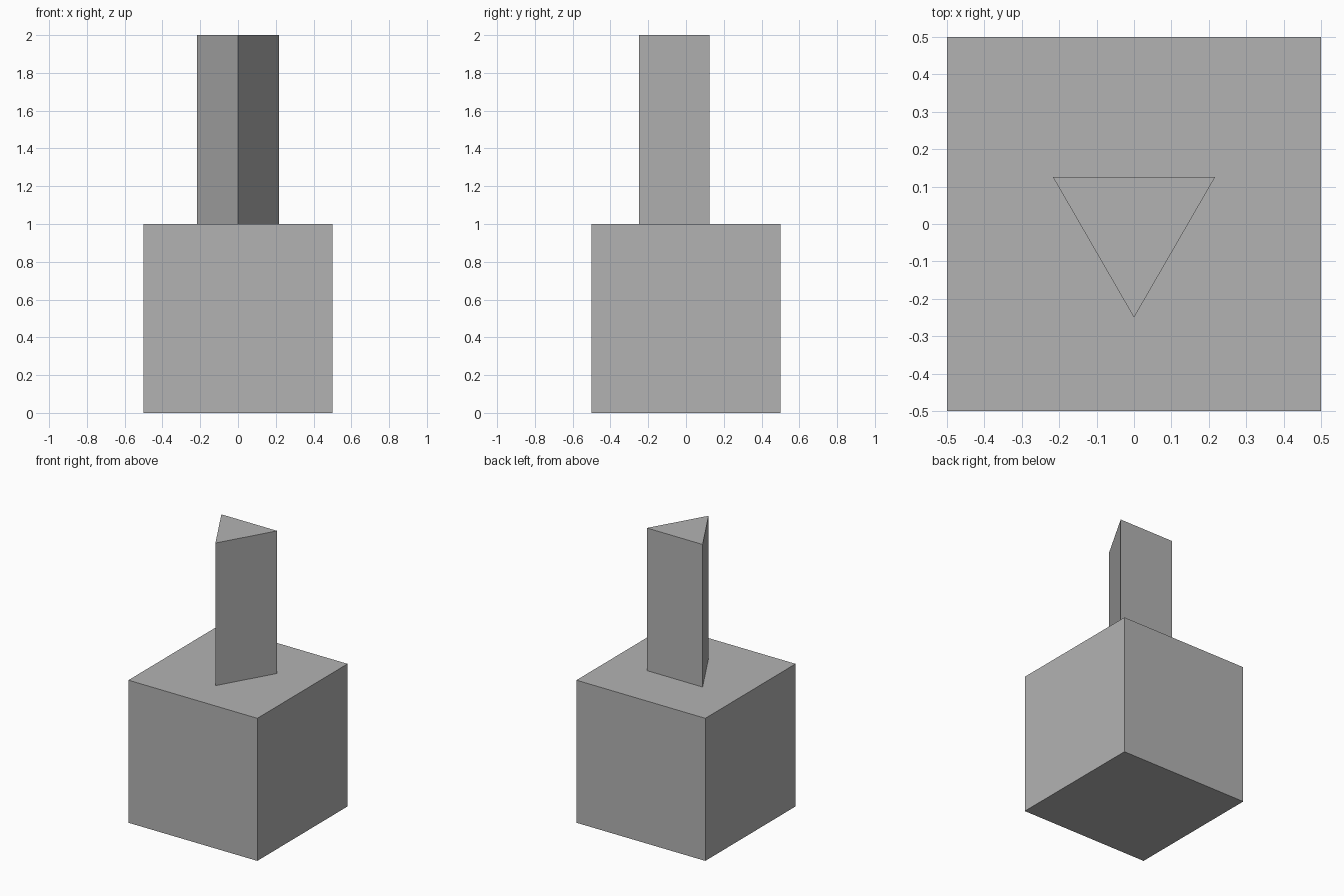
import bpy
from math import pi

# Remove the default object
default = bpy.data.objects.get("Cube")
if default:
    bpy.data.objects.remove(default, do_unlink=True)

# Plain grey for the whole model
GREY = (0.45, 0.45, 0.45, 1.0)
grey = bpy.data.materials.new("plain_grey")
grey.use_nodes = True
grey.diffuse_color = GREY
grey.node_tree.nodes["Principled BSDF"].inputs["Base Color"].default_value = GREY


def finish(name):
    part = bpy.context.object
    part.name = name
    part.data.name = name
    part.data.materials.append(grey)
    return part


# Square base block
bpy.ops.mesh.primitive_cube_add(size=1, location=(0, 0, 0.5))
finish("base_block")

# Three-sided post with one edge pointing to the front
bpy.ops.mesh.primitive_cylinder_add(vertices=3, radius=0.25, depth=1, location=(0, 0, 1.5))
post = finish("triangular_post")
front_edge = min(post.data.vertices, key=lambda v: v.co.y)
if abs(front_edge.co.x) > 0.01:
    post.rotation_euler.z = pi
